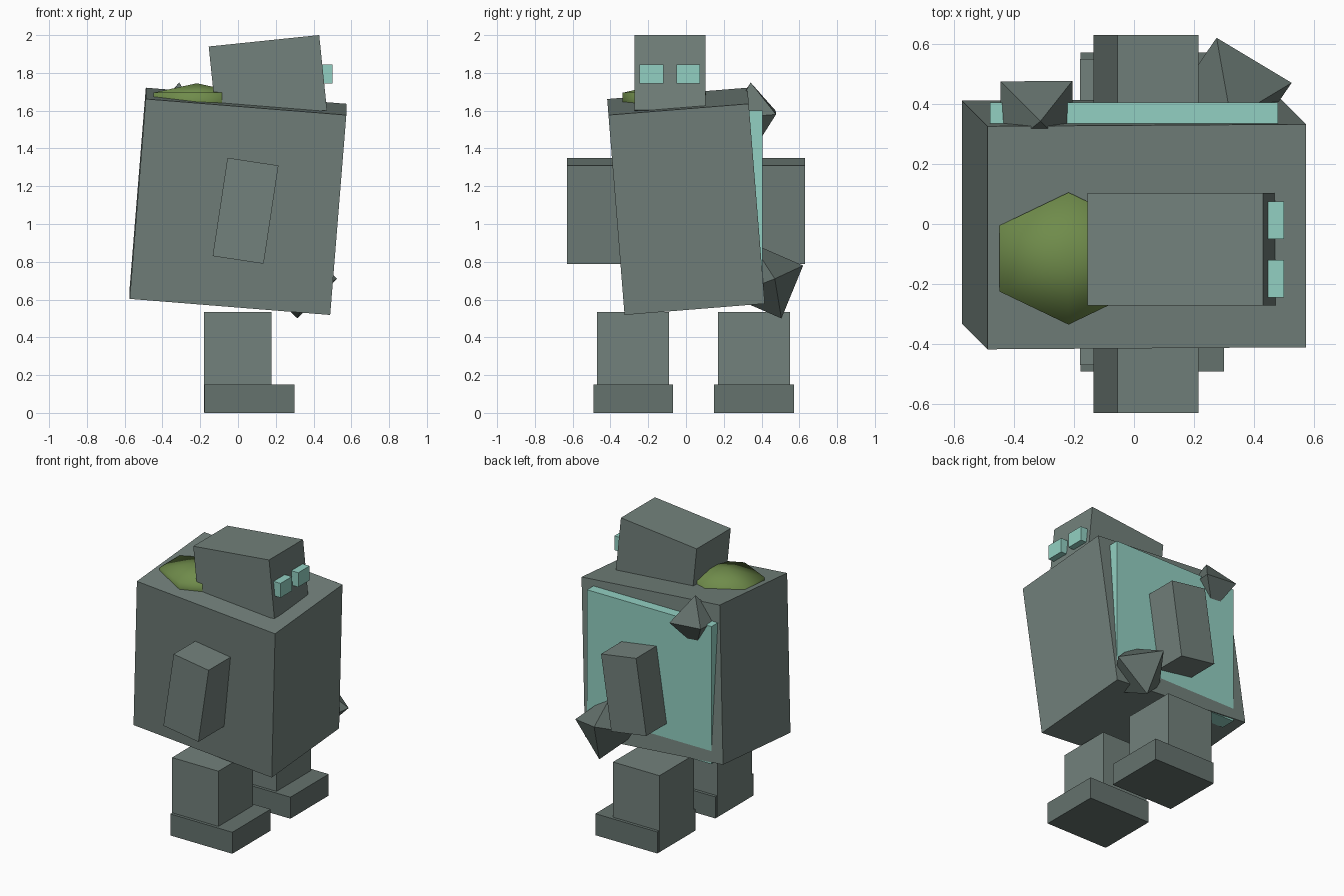
import bpy, bmesh
from math import radians
from mathutils import Matrix, Vector

if "Cube" in bpy.data.objects:
    bpy.data.objects.remove(bpy.data.objects["Cube"])


def material(name, rgb):
    m = bpy.data.materials.new(name)
    m.diffuse_color = (*rgb, 1)
    m.use_nodes = True
    m.node_tree.nodes["Principled BSDF"].inputs["Base Color"].default_value = m.diffuse_color
    return m


STONE = material("stone", (0.17, 0.22, 0.20))
DARK = material("dark_stone", (0.13, 0.17, 0.155))
TEAL = material("teal", (0.29, 0.63, 0.54))
MOSS = material("moss", (0.16, 0.26, 0.07))


def finish(name, bm, mat, smooth=False):
    bmesh.ops.recalc_face_normals(bm, faces=bm.faces)
    me = bpy.data.meshes.new(name)
    bm.to_mesh(me)
    bm.free()
    me.materials.append(mat)
    for p in me.polygons:
        p.use_smooth = smooth
    ob = bpy.data.objects.new(name, me)
    bpy.context.collection.objects.link(ob)
    return ob


def box(name, center, size, mat, rot=Matrix.Identity(4)):
    bm = bmesh.new()
    bmesh.ops.create_cube(bm, size=1, matrix=Matrix.Translation(center) @ rot @ Matrix.Diagonal((*size, 1)))
    return finish(name, bm, mat)


def span(name, lo, hi, mat):
    lo, hi = Vector(lo), Vector(hi)
    return box(name, (lo + hi) / 2, hi - lo, mat)


def octahedron(name, center, axes, mat):
    bm = bmesh.new()
    for a in axes:
        for s in (1, -1):
            bm.verts.new(Vector(center) + s * Vector(a))
    bmesh.ops.convex_hull(bm, input=bm.verts[:])
    return finish(name, bm, mat)


def turn(deg, axis):
    return Matrix.Rotation(radians(deg), 4, axis)


# Leaning body block and counter-tilted head
lean = turn(4.6, 'X') @ turn(4.6, 'Y')
box("body", (0, 0, 1.12), (1.065, 0.745, 1.065), STONE, lean)
box("head", (0.158, -0.084, 1.771), (0.588, 0.375, 0.40), STONE, turn(-5.9, 'Y'))

# Eyes
for side, y in (("right", -0.245), ("left", -0.05)):
    span(side + "_eye", (0.44, y, 1.745), (0.50, y + 0.125, 1.845), TEAL)

# Arms, swung slightly
for side, s in (("right", -1), ("left", 1)):
    box(side + "_arm", (0.04, s * 0.43, 1.07), (0.273, 0.40, 0.526), STONE, turn(8.6, 'Y'))

# Legs and feet
for side, leg_y, foot_y in (("right", -0.28, -0.28), ("left", 0.36, 0.36)):
    span(side + "_leg", (-0.18, leg_y - 0.19, 0.001), (0.178, leg_y + 0.19, 0.535), STONE)
    span(side + "_foot", (-0.178, foot_y - 0.211, 0), (0.30, foot_y + 0.211, 0.15), DARK)

# Panel on the back
span("back_panel", (-0.48, 0.30, 0.64), (0.48, 0.405, 1.60), TEAL)

# Crystal spikes breaking through the panel
octahedron("upper_spike", (-0.325, 0.356, 1.58),
           [lean.to_3x3() @ Vector(a) for a in ((0.12, 0.12, 0), (-0.12, 0.12, 0), (0, 0, 0.17))], DARK)
center = Vector((0.319, 0.427, 0.699))
tips = ((0.275, 0.62, 0.78), (0.525, 0.47, 0.71), (0.315, 0.505, 0.50))
octahedron("lower_spike", center, [Vector(t) - center for t in tips], DARK)

# Six-sided moss mound on the shoulder
bm = bmesh.new()
bmesh.ops.create_uvsphere(bm, u_segments=6, v_segments=3, radius=1,
                          matrix=Matrix.Translation((-0.218, -0.115, 1.645))
                          @ Matrix.Diagonal((0.265 / 0.866, 0.22 / 0.866, 0.10, 1)))
finish("moss_mound", bm, MOSS, smooth=True)
